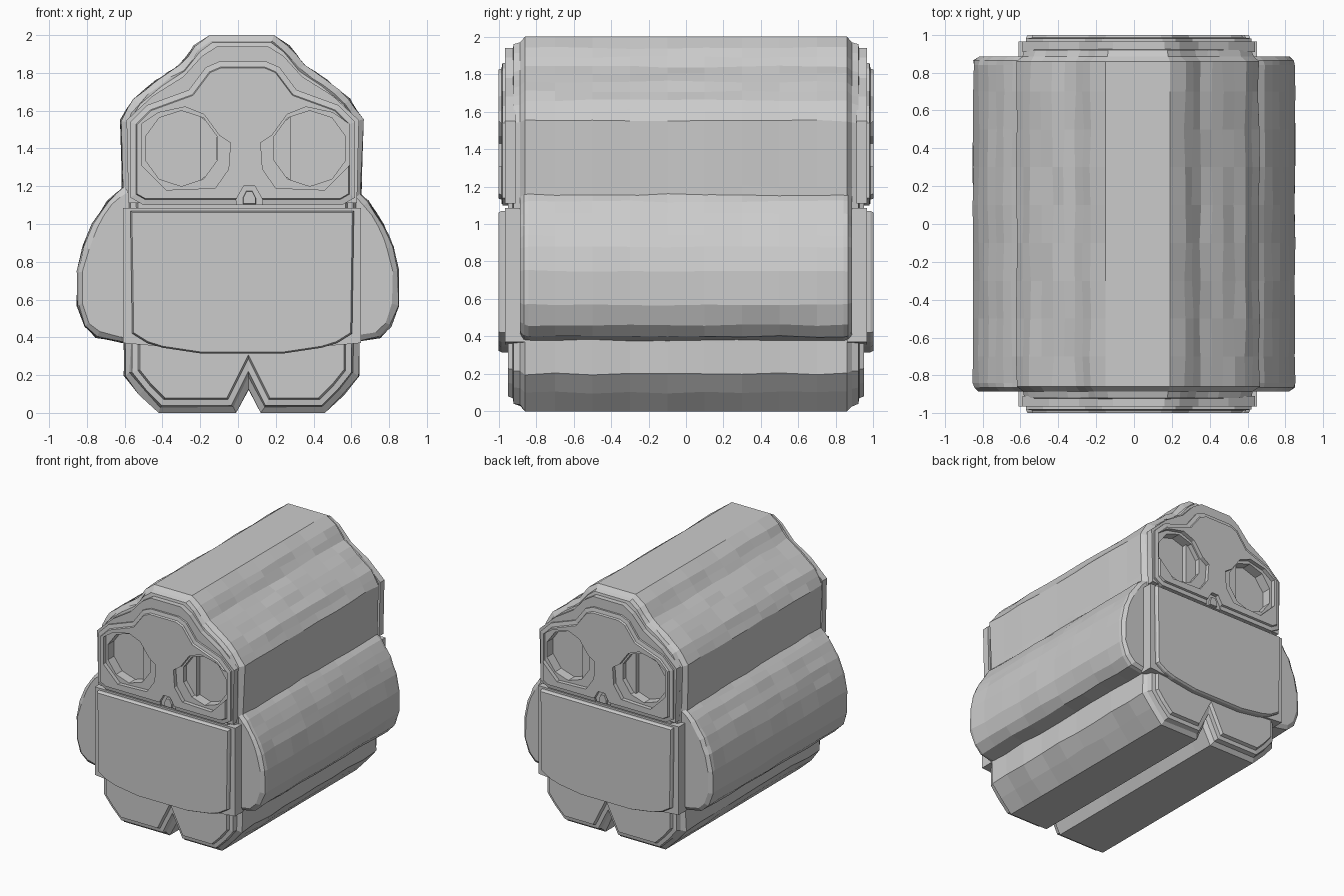
import bpy, bmesh, math, random
from mathutils import Vector

if "Cube" in bpy.data.objects:
    bpy.data.objects.remove(bpy.data.objects["Cube"])

random.seed(4)


def mirrored(left, cx):
    """Closed outline from its left half, listed bottom to top."""
    return left + [(2 * cx - x, z) for x, z in reversed(left)]


def flip(pts, cx):
    return [(2 * cx - x, z) for x, z in reversed(pts)]


def refine(pts, zmin, step=0.055):
    """Split the sloping edges above zmin into short strips."""
    out = []
    for (x0, z0), (x1, z1) in zip(pts, pts[1:] + pts[:1]):
        slanted = abs(x1 - x0) > 0.02 and abs(z1 - z0) > 0.02
        n = max(1, int(math.hypot(x1 - x0, z1 - z0) / step)) if slanted and min(z0, z1) > zmin else 1
        out += [(x0 + (x1 - x0) * i / n, z0 + (z1 - z0) * i / n) for i in range(n)]
    return out


def inset(pts, d):
    """Move every edge of the outline inward by d."""
    v = [Vector(p) for p in pts]
    n = len(v)
    area = sum(v[i].x * v[(i + 1) % n].y - v[(i + 1) % n].x * v[i].y for i in range(n))
    s = 1 if area > 0 else -1
    out = []
    for i in range(n):
        a = (v[i] - v[i - 1]).normalized()
        b = (v[(i + 1) % n] - v[i]).normalized()
        na, nb = Vector((-a.y, a.x)) * s, Vector((-b.y, b.x)) * s
        out.append(v[i] + (na + nb) * d / max(0.4, 1 + na.dot(nb)))
    return out


def loft(bm, pts, stations, rough=0.0):
    """Skin an outline through (y, inset) stations and cap both ends."""
    rings = []
    for y, d in stations:
        j = rough if abs(y) < 0.89 else 0
        ring = []
        for p in inset(pts, d):
            k = j if 0.02 < p.y < 1.97 else 0
            ring.append(bm.verts.new((p.x + random.uniform(-k, k), y, p.y + random.uniform(-k, k))))
        rings.append(ring)
    n = len(pts)
    for a, b in zip(rings, rings[1:]):
        for i in range(n):
            bm.faces.new((a[i], a[(i + 1) % n], b[(i + 1) % n], b[i]))
    bm.faces.new(rings[0])
    bm.faces.new(rings[-1])


def finish(name, bm):
    bmesh.ops.recalc_face_normals(bm, faces=bm.faces[:])
    me = bpy.data.meshes.new(name)
    bm.to_mesh(me)
    bm.free()
    ob = bpy.data.objects.new(name, me)
    bpy.context.collection.objects.link(ob)
    return ob


def both_ends(name, outlines, stations):
    """The same slabs on the front and on the back."""
    bm = bmesh.new()
    for pts in outlines:
        for s in (-1, 1):
            loft(bm, pts, [(s * y, d) for y, d in stations])
    return finish(name, bm)


def long_part(name, pts, ends, rough):
    """Long extrusion with stepped ends."""
    middle = [(y / 10, 0) for y in range(-7, 8, 2)]
    bm = bmesh.new()
    loft(bm, pts, [(-y, d) for y, d in ends] + middle + [(y, d) for y, d in reversed(ends)], rough)
    return finish(name, bm)


# Body: head, trunk and two feet with a notch between them
left = [(-0.01, 0), (-0.42, 0), (-0.52, 0.1), (-0.6, 0.2), (-0.6, 0.37), (-0.61, 1.2),
        (-0.62, 1.55), (-0.55, 1.66), (-0.43, 1.76), (-0.31, 1.84), (-0.23, 1.94), (-0.15, 2)]
outline = mirrored(left, 0.02)
outline[-1] = (0.12, 0)
outline.append((0.055, 0.13))
body = long_part("body", refine(outline, 1.4),
                 [(0.95, 0.08), (0.925, 0.07), (0.92, 0.04), (0.885, 0.03), (0.86, 0)], 0.006)

# Wings
wing = [(-0.5, 0.37), (-0.62, 0.375), (-0.75, 0.4), (-0.81, 0.46), (-0.85, 0.57), (-0.85, 0.75),
        (-0.82, 0.88), (-0.77, 1.0), (-0.69, 1.12), (-0.6, 1.2), (-0.5, 1.2)]
for name, pts in (("left_wing", wing), ("right_wing", flip(wing, 0))):
    long_part(name, refine(pts, 0.8), [(0.885, 0.03), (0.865, 0.004), (0.84, 0)], 0.005)

# Belly: backing layer and raised plate
both_ends("belly_back", [mirrored([(-0.05, 0.34), (-0.25, 0.34), (-0.5, 0.36), (-0.61, 0.37),
                                   (-0.61, 1.085)], 0.02)], [(0.86, 0), (0.965, 0)])
both_ends("belly_plate", [mirrored([(-0.2, 0.315), (-0.4, 0.345), (-0.48, 0.37), (-0.56, 0.42),
                                    (-0.57, 1.07)], 0.022)], [(0.93, 0), (0.985, 0), (1, 0.008)])

# Face: backing layer and raised plate
head = both_ends("face_back", [mirrored([(-0.58, 1.11), (-0.59, 1.55), (-0.45, 1.68), (-0.29, 1.78),
                                         (-0.19, 1.89), (-0.11, 1.94)], 0.025)], [(0.91, 0), (0.965, 0)])
face = both_ends("face_plate", [mirrored([(-0.5, 1.1), (-0.57, 1.14), (-0.57, 1.54), (-0.48, 1.63),
                                          (-0.26, 1.71), (-0.17, 1.83), (-0.1, 1.86)], 0.025)],
                 [(0.93, 0), (0.98, 0), (0.985, 0.03), (1, 0.035)])

# Cutters: shallow eye surround with beak notch, and deep eye socket
surround = [(-0.51, 1.53), (-0.42, 1.59), (-0.28, 1.62), (-0.18, 1.58), (-0.1, 1.47), (-0.04, 1.43),
            (-0.05, 1.29), (-0.12, 1.19), (-0.38, 1.18), (-0.51, 1.31)]
socket = [(-0.3 + 0.2 * math.cos(a), 1.4 + 0.2 * math.sin(a))
          for a in (math.tau * (i + 0.5) / 10 for i in range(10))]
beak = [(0, 1.05), (0.12, 1.05), (0.13, 1.13), (0.09, 1.2), (0.03, 1.2), (-0.01, 1.13)]
shallow = both_ends("surround_cutter", [surround, flip(surround, 0.04), beak], [(0.968, 0), (1.1, 0)])
deep = both_ends("socket_cutter", [socket, flip(socket, 0.04)], [(0.89, 0), (1.1, 0)])
for cutter in (shallow, deep):
    cutter.hide_render = True
    cutter.hide_viewport = True
    cutter.display_type = 'WIRE'
for ob, cutters in ((body, (deep,)), (head, (deep,)), (face, (shallow, deep))):
    for cutter in cutters:
        m = ob.modifiers.new("cut", 'BOOLEAN')
        m.operation = 'DIFFERENCE'
        m.solver = 'EXACT'
        m.object = cutter

# Raised inner strip in each eye, and the small beak in its notch
strip = [(-0.2, 1.23), (-0.11, 1.3), (-0.11, 1.5), (-0.2, 1.57)]
both_ends("inner_eyes", [strip, flip(strip, 0.04)], [(0.88, 0), (0.93, 0)])
both_ends("beak", [[(0.02, 1.1), (0.1, 1.1), (0.1, 1.14), (0.08, 1.18), (0.04, 1.18), (0.02, 1.14)]],
          [(0.92, 0), (0.985, 0.008)])
